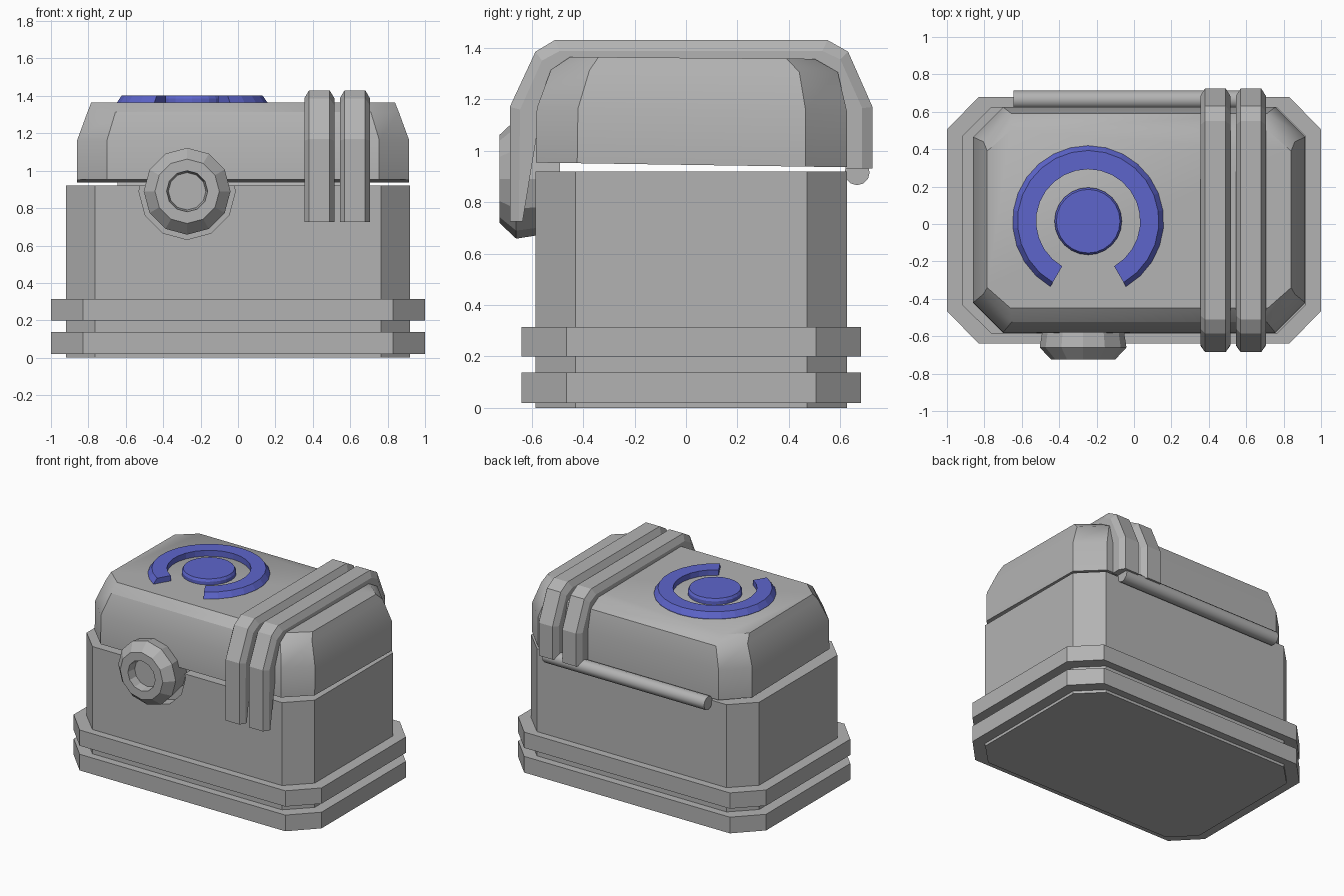
import bpy, bmesh, math

if "Cube" in bpy.data.objects:
    bpy.data.objects.remove(bpy.data.objects["Cube"])


def material(name, rgb):
    m = bpy.data.materials.new(name)
    m.diffuse_color = (*rgb, 1)
    m.use_nodes = True
    m.node_tree.nodes["Principled BSDF"].inputs["Base Color"].default_value = m.diffuse_color
    return m


GREY = material("grey_metal", (0.45, 0.45, 0.45))
BLUE = material("blue_paint", (0.11, 0.13, 0.60))


def loft(name, rings, mat=GREY, closed=False, smooth=None):
    """Skin matching point rings; cap the ends, or join last ring to first."""
    bm = bmesh.new()
    vs = [[bm.verts.new(p) for p in r] for r in rings]
    n = len(vs[0])
    for k in range(len(vs) if closed else len(vs) - 1):
        a, b = vs[k], vs[(k + 1) % len(vs)]
        for i in range(n):
            j = (i + 1) % n
            bm.faces.new((a[i], a[j], b[j], b[i]))
    if not closed:
        bm.faces.new(vs[0][::-1])
        bm.faces.new(vs[-1])
    bmesh.ops.recalc_face_normals(bm, faces=bm.faces)
    me = bpy.data.meshes.new(name)
    bm.to_mesh(me)
    bm.free()
    me.materials.append(mat)
    ob = bpy.data.objects.new(name, me)
    bpy.context.collection.objects.link(ob)
    if smooth:
        bpy.ops.object.select_all(action='DESELECT')
        ob.select_set(True)
        bpy.context.view_layer.objects.active = ob
        bpy.ops.object.shade_smooth_by_angle(angle=math.radians(smooth))
    return ob


def octagon(x0, x1, y0, y1, cx, cy, z, tilt=0.0):
    """Rectangle with cut corners; tilt lowers the back slightly."""
    pts = [(x0 + cx, y0), (x1 - cx, y0), (x1, y0 + cy), (x1, y1 - cy),
           (x1 - cx, y1), (x0 + cx, y1), (x0, y1 - cy), (x0, y0 + cy)]
    return [(x, y, z - tilt * y) for x, y in pts]


def circle(c, r, axis, n, turn=0.0):
    out = []
    for i in range(n):
        t = 2 * math.pi * i / n + turn
        a, b = r * math.cos(t), r * math.sin(t)
        off = {'x': (0, a, b), 'y': (a, 0, b), 'z': (a, b, 0)}[axis]
        out.append(tuple(p + q for p, q in zip(c, off)))
    return out


# Body with cut corners
body = loft("body", [octagon(-.92, .92, -.585, .625, .155, .155, z) for z in (0, .92)])

# Two base bands
for name, z0, z1 in (("lower_band", .02, .138), ("upper_band", .20, .315)):
    loft(name, [octagon(-1, 1, -.64, .68, .17, .175, z) for z in (z0, z1)])

# Lid with rounded upper edges
loft("lid", [octagon(-.86, .915, -.583, .625, .16, .16, .945, .015),
             octagon(-.86, .915, -.58, .625, .16, .16, 1.16, .008),
             octagon(-.805, .86, -.525, .59, .15, .15, 1.31, .008),
             octagon(-.785, .84, -.45, .50, .125, .11, 1.361, .008)], smooth=32)

# Recess in the body around the knob
kx, kz = -.272, .89
cutter = loft("recess_cutter", [circle((kx, y, kz), .258, 'y', 12) for y in (-.8, -.50)])
cutter.hide_render = True
cutter.hide_viewport = True
cut = body.modifiers.new("recess", 'BOOLEAN')
cut.operation = 'DIFFERENCE'
cut.solver = 'EXACT'
cut.object = cutter

# Knob with bevelled rim and blind hole
knob = [(-.49, .205), (-.66, .232), (-.724, .172), (-.724, .11), (-.66, .10)]
loft("knob", [circle((kx, y, kz), r, 'y', 12) for y, r in knob])

# Two straps wrapped over the lid, bevelled on the outer side
outer = [(-.685, .725), (-.685, 1.17), (-.585, 1.385), (-.51, 1.43),
         (.55, 1.43), (.63, 1.385), (.725, 1.17), (.725, .93)]
middle = [(-.65, .725), (-.645, 1.16), (-.56, 1.35), (-.49, 1.388),
          (.53, 1.388), (.60, 1.355), (.685, 1.165), (.685, .93)]
inner = [(-.635, .725), (-.565, 1.15), (-.50, 1.29), (-.44, 1.34),
         (.49, 1.34), (.56, 1.27), (.615, 1.15), (.62, .93)]
for name, x in (("left_strap", .435), ("right_strap", .625)):
    rings = []
    for o, m, i in zip(outer, middle, inner):
        rings.append([(x - .055, *o), (x + .055, *o), (x + .08, *m),
                      (x + .08, *i), (x - .08, *i), (x - .08, *m)])
    loft(name, rings)

# Hinge rod along the back
loft("hinge_rod", [circle((x, .665, .915), .049, 'x', 12) for x in (-.645, .66)], smooth=40)

# Blue broken ring on the lid
cx, cy, N = -.245, .015, 22
arc = []
for i in range(N + 1):
    t = math.radians(-60 + 300 * i / N)
    arc.append([(cx + r * math.cos(t), cy + r * math.sin(t), z)
                for r, z in ((.278, 1.35), (.404, 1.35), (.404, 1.365), (.378, 1.402), (.278, 1.402))])
loft("blue_ring", arc, BLUE)

# Blue button in the ring
loft("blue_button", [circle((cx, cy, z), r, 'z', 24)
                     for z, r in ((1.35, .18), (1.385, .18), (1.402, .17))], BLUE)
